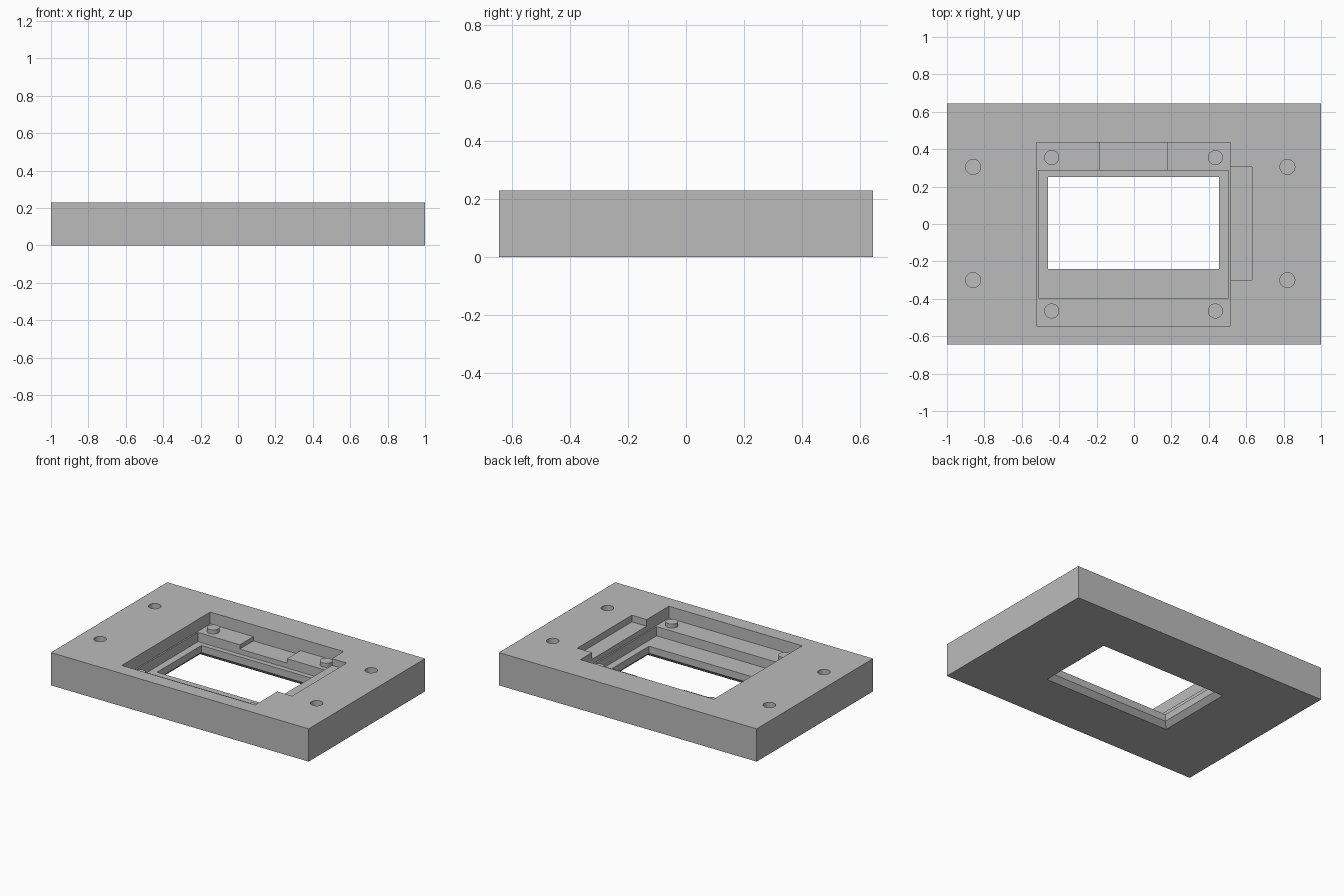
import bpy
import bmesh

cube = bpy.data.objects.get("Cube")
if cube:
    bpy.data.objects.remove(cube, do_unlink=True)

grey = bpy.data.materials.new("plain_grey")
grey.use_nodes = True
colour = (0.5, 0.5, 0.5, 1)
grey.diffuse_color = colour
grey.node_tree.nodes["Principled BSDF"].inputs["Base Color"].default_value = colour

HEIGHT = 0.23
FLOOR = 0.147      # main pocket floor
LEDGE = 0.082      # inner pocket floor
ABOVE = 0.3        # cutters end clear of the top face
PIN_RADIUS = 0.04


def finish(name, bm):
    bmesh.ops.recalc_face_normals(bm, faces=bm.faces)
    mesh = bpy.data.meshes.new(name)
    bm.to_mesh(mesh)
    bm.free()
    mesh.materials.append(grey)
    obj = bpy.data.objects.new(name, mesh)
    bpy.context.collection.objects.link(obj)
    return obj


def loft(name, x0, x1, y0, y1, levels):
    """Rectangular solid from (height, outward offset) levels."""
    bm = bmesh.new()
    rings = []
    for z, d in levels:
        corners = ((x0 - d, y0 - d), (x1 + d, y0 - d), (x1 + d, y1 + d), (x0 - d, y1 + d))
        rings.append([bm.verts.new((x, y, z)) for x, y in corners])
    bm.faces.new(rings[0])
    bm.faces.new(rings[-1])
    for low, high in zip(rings, rings[1:]):
        for i in range(4):
            j = (i + 1) % 4
            bm.faces.new((low[i], low[j], high[j], high[i]))
    return finish(name, bm)


def box(name, x0, x1, y0, y1, z0, z1):
    return loft(name, x0, x1, y0, y1, [(z0, 0), (z1, 0)])


def cylinder(name, x, y, z0, z1):
    bm = bmesh.new()
    bmesh.ops.create_cone(bm, cap_ends=True, segments=32, radius1=PIN_RADIUS,
                          radius2=PIN_RADIUS, depth=z1 - z0)
    bmesh.ops.translate(bm, verts=bm.verts, vec=(x, y, (z0 + z1) / 2))
    return finish(name, bm)


def activate(obj):
    bpy.ops.object.select_all(action="DESELECT")
    obj.select_set(True)
    bpy.context.view_layer.objects.active = obj


def cut(body, cutter):
    mod = body.modifiers.new("cut", "BOOLEAN")
    mod.operation = "DIFFERENCE"
    mod.solver = "EXACT"
    mod.object = cutter
    activate(body)
    bpy.ops.object.modifier_apply(modifier=mod.name)
    bpy.data.objects.remove(cutter, do_unlink=True)


# Plate with stepped pockets, side notch and shallow back recess
plate = box("mounting_plate", -1, 1, -0.645, 0.645, 0, HEIGHT)
cut(plate, box("pocket_cutter", -0.52, 0.515, -0.545, 0.435, FLOOR, ABOVE))
cut(plate, box("inner_pocket_cutter", -0.51, 0.505, -0.395, 0.285, LEDGE, ABOVE))
cut(plate, box("side_notch_cutter", 0.45, 0.63, -0.30, 0.305, 0.183, ABOVE))
cut(plate, box("back_recess_cutter", -0.185, 0.18, 0.25, 0.435, 0.117, ABOVE))

# Window opening, chamfered on the underside
cut(plate, loft("window_cutter", -0.46, 0.455, -0.24, 0.25,
                [(-0.01, 0.043), (0.033, 0), (ABOVE, 0)]))

# Blind screw holes
for x in (-0.86, 0.82):
    for y in (-0.30, 0.305):
        cut(plate, cylinder("hole_cutter", x, y, 0.08, ABOVE))

# Locating pins on the pocket floor
pins = [cylinder("locating_pin", x, y, FLOOR - 0.01, FLOOR + 0.028)
        for x in (-0.44, 0.435) for y in (-0.465, 0.355)]

for obj in [plate] + pins:
    activate(obj)
    bpy.ops.object.shade_smooth_by_angle()
